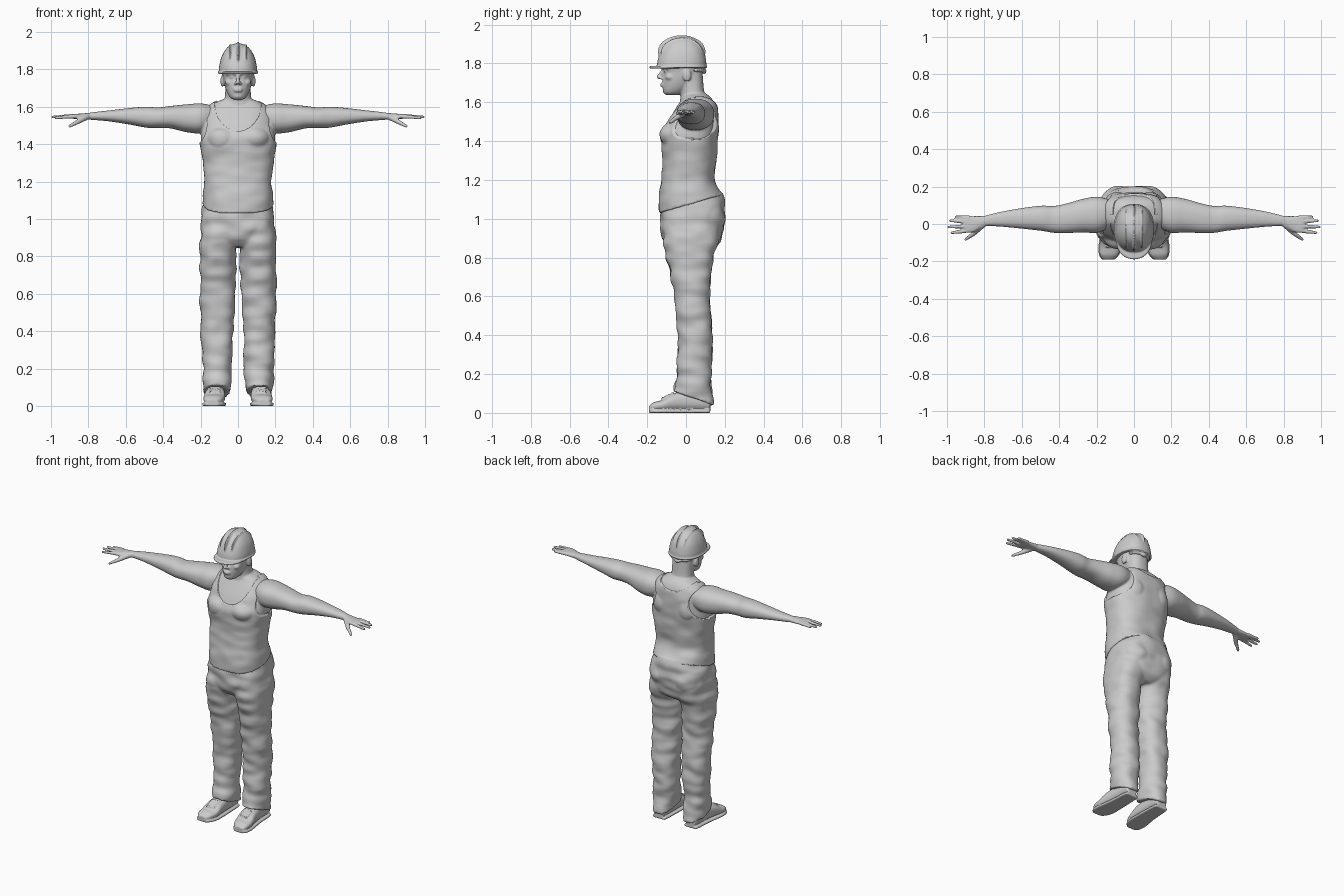
import bpy
import bmesh
from math import cos, sin, tau
from mathutils import Matrix, Vector, noise

cube = bpy.data.objects.get("Cube")
if cube:
    bpy.data.objects.remove(cube)

grey = bpy.data.materials.new("plain grey")
grey.use_nodes = True
tone = (0.6, 0.6, 0.6, 1)
grey.diffuse_color = tone
grey.node_tree.nodes["Principled BSDF"].inputs["Base Color"].default_value = tone

SIDES = (1, -1)
AXES = {"x": (0, 1, 2), "y": (1, 0, 2), "z": (2, 0, 1)}


def spline(rows, steps=6):
    """Smooth the list of cross-sections with a Catmull-Rom curve."""
    out = []
    for i in range(len(rows) - 1):
        quad = [rows[max(i - 1, 0)], rows[i], rows[i + 1], rows[min(i + 2, len(rows) - 1)]]
        for k in range(steps):
            t = k / steps
            out.append([b + (c - a) * t / 2 + (a - 2.5 * b + 2 * c - d / 2) * t * t
                        + (1.5 * (b - c) + (d - a) / 2) * t ** 3
                        for a, b, c, d in zip(*quad)])
    return out + [list(rows[-1])]


def loft(bm, axis, rows, side=1, power=2.3, tilt=None, shrink=0, seg=48):
    """Skin rounded sections (position, min u, max u, min v, max v)."""
    t_ax, u_ax, v_ax = AXES[axis]
    rings = []
    for t, u0, u1, v0, v1 in spline(rows):
        ring = []
        for k in range(seg):
            c, s = cos(tau * k / seg), sin(tau * k / seg)
            sq = lambda w: (1 if w > 0 else -1) * abs(w) ** (2 / power)
            co = Vector()
            du, dv = sq(c) * ((u1 - u0) / 2 - shrink), sq(s) * ((v1 - v0) / 2 - shrink)
            co[t_ax] = t + (tilt(t) * dv if tilt else 0)
            co[u_ax], co[v_ax] = (u0 + u1) / 2 + du, (v0 + v1) / 2 + dv
            co.x *= side
            ring.append(bm.verts.new(co))
        rings.append(ring)
    for a, b in zip(rings, rings[1:]):
        for k in range(seg):
            j = (k + 1) % seg
            bm.faces.new((a[k], a[j], b[j], b[k]))
    bm.faces.new(rings[0])
    bm.faces.new(rings[-1])


def both(rows):
    """Expand (z, half width, front, back) rows to symmetric sections."""
    return [(z, -w, w, f, b) for z, w, f, b in rows]


def ball(bm, centre, radii):
    m = Matrix.Translation(centre) @ Matrix.Diagonal((*radii, 1))
    bmesh.ops.create_icosphere(bm, subdivisions=3, radius=1, matrix=m)


def rod(bm, a, b, r0, r1, side=1):
    """Tapered round rod made of overlapping balls."""
    a, b = Vector(a), Vector(b)
    count = int((b - a).length / min(r0, r1) * 2) + 2
    for k in range(count + 1):
        t = k / count
        p = a.lerp(b, t)
        p.x *= side
        r = r0 + (r1 - r0) * t
        bmesh.ops.create_icosphere(bm, subdivisions=2, radius=r, matrix=Matrix.Translation(p))


def bake(obj):
    deps = bpy.context.evaluated_depsgraph_get()
    mesh = bpy.data.meshes.new_from_object(obj.evaluated_get(deps))
    obj.modifiers.clear()
    obj.data = mesh


def finish(bm, name, voxel=None, smooth=4, folds=0):
    """Turn the parts into one fused, smooth surface with soft cloth folds."""
    bmesh.ops.recalc_face_normals(bm, faces=bm.faces)
    mesh = bpy.data.meshes.new(name)
    bm.to_mesh(mesh)
    bm.free()
    mesh.materials.append(grey)
    obj = bpy.data.objects.new(name, mesh)
    bpy.context.collection.objects.link(obj)
    if voxel:
        mod = obj.modifiers.new("fuse", "REMESH")
        mod.mode, mod.voxel_size = "VOXEL", voxel
        mod = obj.modifiers.new("soften", "SMOOTH")
        mod.iterations, mod.factor = smooth, 0.5
        bake(obj)
    if folds:
        normals = [v.normal.copy() for v in obj.data.vertices]
        for v, n in zip(obj.data.vertices, normals):
            v.co += n * folds * noise.noise(Vector((v.co.x * 9, v.co.y * 9, v.co.z * 17)))
    obj.data.shade_smooth()
    return obj


# Torso sections shared by the skin and the vest
TORSO = both([(1.075, .19, -.14, .19), (1.13, .187, -.14, .168), (1.2, .181, -.13, .147),
              (1.3, .19, -.12, .155), (1.42, .207, -.128, .165), (1.5, .2, -.1, .167),
              (1.57, .185, -.06, .162), (1.61, .15, -.035, .147), (1.635, .1, -.025, .125),
              (1.65, .06, 0, .1)])

# Body: trunk, neck and head
bm = bmesh.new()
loft(bm, "z", TORSO[3:], power=2.5, shrink=.008)
loft(bm, "z", both([(1.55, .085, -.03, .12), (1.61, .078, -.03, .11), (1.66, .069, -.028, .093),
                    (1.76, .068, -.04, .085)]))
loft(bm, "z", both([(1.638, .025, -.105, -.04), (1.65, .043, -.116, -.01), (1.68, .06, -.12, .03),
                    (1.72, .073, -.12, .07), (1.76, .08, -.114, .084), (1.8, .086, -.125, .088),
                    (1.86, .07, -.1, .07)]), power=2.2)

# Face
rod(bm, (0, -.118, 1.766), (0, -.142, 1.73), .008, .011)
for z in (1.685, 1.696):
    ball(bm, (0, -.12, z), (.025, .013, .006))
ball(bm, (0, -.103, 1.658), (.024, .018, .015))
for s in SIDES:
    ball(bm, (s * .013, -.128, 1.725), (.009, .011, .008))
    rod(bm, (.012, -.119, 1.78), (.058, -.095, 1.778), .011, .01, s)
    ball(bm, (s * .031, -.101, 1.759), (.015, .013, .007))
    ball(bm, (s * .048, -.08, 1.73), (.022, .027, .018))
    ball(bm, (s * .083, .005, 1.738), (.011, .022, .033))

# Arms and hands
ARM = [(.1, 0, .12, 1.5, 1.595), (.19, -.045, .145, 1.46, 1.617), (.27, -.045, .135, 1.463, 1.613),
       (.36, -.048, .11, 1.484, 1.604), (.43, -.047, .096, 1.487, 1.596),
       (.49, -.037, .098, 1.488, 1.6), (.58, -.027, .088, 1.505, 1.593),
       (.7, -.015, .068, 1.523, 1.579), (.79, -.01, .046, 1.53, 1.569)]
PALM = [(.76, -.005, .047, 1.532, 1.57), (.81, -.017, .043, 1.532, 1.566),
        (.86, -.045, .043, 1.534, 1.562), (.905, -.045, .041, 1.538, 1.56)]
FINGERS = [((.88, .034, 1.549), (.952, .038, 1.546)), ((.89, .012, 1.55), (.982, .018, 1.545)),
           ((.89, -.012, 1.55), (.992, -.016, 1.545)), ((.88, -.035, 1.548), (.975, -.047, 1.541))]
for s in SIDES:
    loft(bm, "x", ARM, s)
    loft(bm, "x", PALM, s)
    for root, tip in FINGERS:
        rod(bm, root, tip, .012, .0085, s)
    rod(bm, (.81, -.005, 1.546), (.855, -.05, 1.52), .018, .013, s)
    rod(bm, (.855, -.05, 1.52), (.9, -.082, 1.496), .013, .009, s)
finish(bm, "body", .0055, 5)

# Vest with chest and shoulder blades, hem rising to the back
bm = bmesh.new()
loft(bm, "z", TORSO, power=2.5, tilt=lambda z: max(0, .28 * (1.25 - z) / .175))
for s in SIDES:
    ball(bm, (s * .085, -.06, 1.43), (.085, .075, .07))
    ball(bm, (s * .09, .105, 1.47), (.075, .065, .09))
rim = [v for v in bm.verts if v.index < 0]
vest = finish(bm, "vest", .0065, 6, .006)

# Neck and arm openings, (x, z, x radius, z radius, front end, back end)
openings = [(0, 1.62, .125, .15, -.3, .05), (0, 1.66, .12, .08, .04, .3)]
for s in SIDES:
    openings += [(s * .245, 1.52, .08, .13, -.3, .05), (s * .245, 1.52, .125, .12, .04, .3)]
for x, z, rx, rz, front, back in openings:
    bm = bmesh.new()
    loft(bm, "y", [(front, x - rx, x + rx, z - rz, z + rz), (back, x - rx, x + rx, z - rz, z + rz)],
         power=2)
    cutter = finish(bm, "opening cutter")
    cutter.hide_render = True
    mod = vest.modifiers.new("opening", "BOOLEAN")
    mod.operation, mod.object, mod.solver = "DIFFERENCE", cutter, "EXACT"
    bake(vest)
    bpy.data.objects.remove(cutter)

# Trousers: seat and two legs
bm = bmesh.new()
loft(bm, "z", both([(1.1, .178, -.125, .18), (1.03, .193, -.132, .2), (.95, .2, -.132, .197),
                    (.89, .195, -.118, .178), (.85, .16, -.08, .13)]),
     power=2.5, tilt=lambda z: max(0, .28 * (z - .95) / .15))
LEG = [(.075, .04, .185, -.072, .143), (.13, .036, .185, -.055, .134), (.2, .035, .19, -.045, .13),
       (.4, .025, .198, -.042, .135), (.6, .016, .203, -.06, .122), (.8, .011, .206, -.1, .14),
       (.9, .003, .202, -.122, .175), (1, .01, .185, -.11, .18)]
for s in SIDES:
    loft(bm, "z", LEG, s, tilt=lambda z: min(0, -.33 * (.25 - z) / .175))
    ball(bm, (s * .09, .11, 1), (.09, .092, .1))
finish(bm, "trousers", .009, 5, .012)

# Shoes: upper, sole and laces
UPPER = [(.125, .09, .145, .012, .06), (.11, .075, .16, .012, .1), (0, .07, .168, .012, .11),
         (-.07, .068, .178, .012, .098), (-.12, .07, .185, .012, .068),
         (-.165, .085, .182, .012, .055), (-.19, .11, .165, .014, .036)]
for s, label in zip(SIDES, ("left", "right")):
    bm = bmesh.new()
    loft(bm, "y", UPPER, s, 2.4)
    loft(bm, "y", [(y, a - .005, b + .005, 0, .018) for y, a, b, _, _ in UPPER], s, 7)
    for k in range(4):
        y, z = -.065 - .016 * k, .1 - .008 * k
        rod(bm, (.1, y, z), (.147, y - .008, z), .006, .006, s)
    finish(bm, label + "_shoe", .0045, 2)

# Hard hat: shell, rim, peak, ridges and rear band
bm = bmesh.new()
loft(bm, "z", both([(1.78, .103, -.15, .105), (1.82, .1, -.145, .103), (1.87, .087, -.125, .09),
                    (1.91, .063, -.095, .062), (1.932, .035, -.06, .03), (1.938, .012, -.03, 0)]))
loft(bm, "z", both([(1.777, .108, -.155, .108), (1.788, .108, -.155, .108)]))
loft(bm, "z", both([(1.775, .096, -.19, .02), (1.787, .094, -.186, .02)]), power=2.1)
ball(bm, (0, -.022, 1.86), (.016, .125, .087))
for s in SIDES:
    ball(bm, (s * .042, -.022, 1.855), (.011, .11, .08))
ball(bm, (0, .05, 1.765), (.075, .05, .015))
ball(bm, (0, .092, 1.76), (.022, .013, .014))
finish(bm, "hard_hat", .004, 2)
